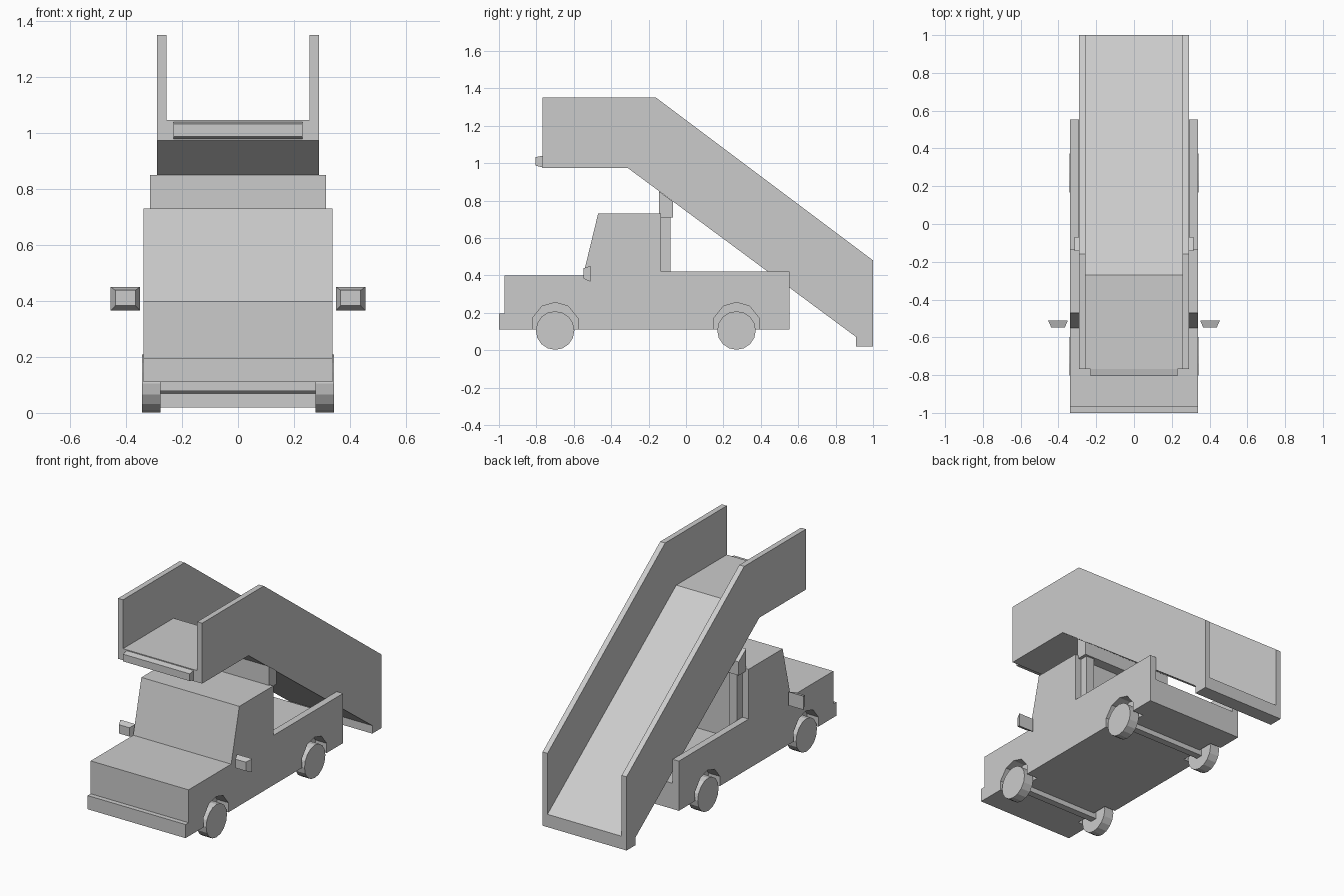
import bpy
import math

if "Cube" in bpy.data.objects:
    bpy.data.objects.remove(bpy.data.objects["Cube"])

grey = bpy.data.materials.new("plain_grey")
grey.use_nodes = True
COLOUR = (0.6, 0.6, 0.6, 1)
grey.diffuse_color = COLOUR
grey.node_tree.nodes["Principled BSDF"].inputs["Base Color"].default_value = COLOUR


def mesh_object(name, verts, faces):
    mesh = bpy.data.meshes.new(name)
    mesh.from_pydata(verts, [], faces)
    mesh.materials.append(grey)
    obj = bpy.data.objects.new(name, mesh)
    bpy.context.collection.objects.link(obj)
    return obj


def loft(name, first, second):
    """Closed solid between two matching rings of points."""
    n = len(first)
    faces = [tuple(range(n - 1, -1, -1)), tuple(range(n, 2 * n))]
    faces += [(i, (i + 1) % n, n + (i + 1) % n, n + i) for i in range(n)]
    obj = mesh_object(name, first + second, faces)
    bpy.context.view_layer.objects.active = obj
    bpy.ops.object.select_all(action='DESELECT')
    obj.select_set(True)
    bpy.ops.object.mode_set(mode='EDIT')
    bpy.ops.mesh.select_all(action='SELECT')
    bpy.ops.mesh.normals_make_consistent(inside=False)
    bpy.ops.object.mode_set(mode='OBJECT')
    return obj


def extrude(name, profile, x0, x1):
    """Side profile of (y, z) points stretched from x0 to x1."""
    return loft(name, [(x0, y, z) for y, z in profile], [(x1, y, z) for y, z in profile])


def box(name, x0, x1, y0, y1, z0, z1):
    return extrude(name, [(y0, z0), (y1, z0), (y1, z1), (y0, z1)], x0, x1)


def cut(obj, cutter):
    mod = obj.modifiers.new("cut", 'BOOLEAN')
    mod.operation = 'DIFFERENCE'
    mod.solver = 'EXACT'
    mod.object = cutter
    bpy.context.view_layer.objects.active = obj
    bpy.ops.object.modifier_apply(modifier=mod.name)
    bpy.data.objects.remove(cutter)


HALF = 0.338
AXLES = {"front": -0.7, "rear": 0.27}
SIDES = {"right": -1, "left": 1}

# Truck body with cab, bumper and open cargo bed
body = extrude("truck_body", [
    (-1, 0.11), (-1, 0.195), (-0.97, 0.195), (-0.97, 0.4), (-0.55, 0.4), (-0.47, 0.73),
    (-0.135, 0.73), (-0.135, 0.42), (0.553, 0.42), (0.553, 0.11)], -HALF, HALF)
cut(body, box("bed_cutter", -0.295, 0.295, -0.135, 0.7, 0.27, 0.6))

# Wheel arches, wheels and axles
arch = [(-0.122, -0.1), (-0.122, 0.17), (-0.07, 0.235), (0, 0.255),
        (0.07, 0.235), (0.122, 0.17), (0.122, -0.1)]
for end, y in AXLES.items():
    for side, s in SIDES.items():
        cut(body, extrude("arch_cutter", [(y + dy, z) for dy, z in arch], s * 0.26, s * 0.5))
        bpy.ops.mesh.primitive_cylinder_add(
            vertices=16, radius=0.103, depth=0.066,
            location=(s * 0.309, y, 0.105), rotation=(0, math.pi / 2, 0))
        wheel = bpy.context.object
        wheel.name = f"{end}_{side}_wheel"
        wheel.data.materials.append(grey)
    box(f"{end}_axle", -0.28, 0.28, y - 0.022, y + 0.022, 0.078, 0.125)

# Wing mirrors, tapering towards the front
for side, s in SIDES.items():
    def ring(y, x0, x1, z0, z1):
        return [(s * x0, y, z0), (s * x1, y, z0), (s * x1, y, z1), (s * x0, y, z1)]
    loft(f"{side}_mirror", ring(-0.548, 0.366, 0.438, 0.383, 0.438),
         ring(-0.51, 0.35, 0.455, 0.365, 0.45))

# Lift posts and the beam that carries the stairs
for side, s in SIDES.items():
    box(f"{side}_lift_post", s * 0.24, s * 0.295, -0.134, -0.083, 0.27, 0.72)
extrude("lift_beam", [(-0.144, 0.71), (-0.07, 0.71), (-0.07, 0.795), (-0.144, 0.849)], -0.315, 0.315)

# Boarding ramp: sloping deck with a solid side panel each side
underside = [(1, 0.02), (0.91, 0.02), (0.91, 0.07), (-0.31, 0.973), (-0.768, 0.973)]
extrude("ramp_deck", underside + [(-0.768, 1.045), (-0.27, 1.045), (1, 0.1)], -0.256, 0.256)
for side, s in SIDES.items():
    extrude(f"{side}_ramp_panel", underside + [(-0.768, 1.35), (-0.16, 1.35), (1, 0.48)],
            s * 0.256, s * 0.29)

# Door buffer on the platform edge
extrude("platform_buffer", [(-0.765, 0.977), (-0.765, 1.04), (-0.805, 1.032), (-0.805, 0.987)],
        -0.23, 0.23)
